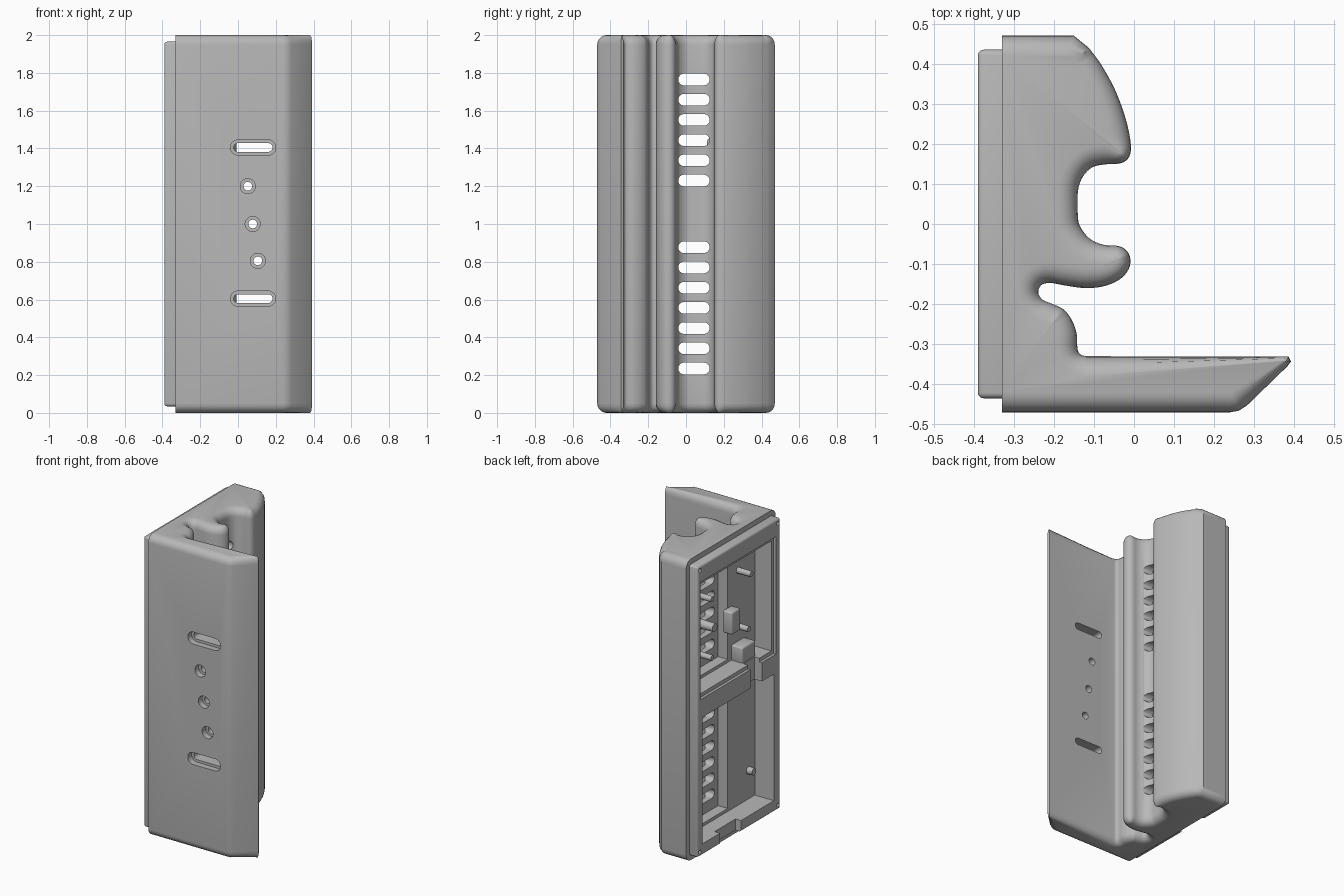
import bpy, bmesh, math
from mathutils import Vector

old = bpy.data.objects.get("Cube")
if old:
    bpy.data.objects.remove(old)

grey = bpy.data.materials.new("plain grey")
grey.use_nodes = True
tone = (0.48, 0.48, 0.48, 1)
grey.diffuse_color = tone
grey.node_tree.nodes["Principled BSDF"].inputs["Base Color"].default_value = tone


def finish(name, bm):
    bmesh.ops.recalc_face_normals(bm, faces=bm.faces)
    mesh = bpy.data.meshes.new(name)
    bm.to_mesh(mesh)
    bm.free()
    mesh.materials.append(grey)
    obj = bpy.data.objects.new(name, mesh)
    bpy.context.collection.objects.link(obj)
    return obj


def box(name, xs, ys, zs, bevel=0, keep_front=False):
    bm = bmesh.new()
    bmesh.ops.create_cube(bm, size=1)
    for v in bm.verts:
        v.co = [r[0] if c < 0 else r[1] for c, r in zip(v.co, (xs, ys, zs))]
    if bevel:
        edges = [e for e in bm.edges
                 if not (keep_front and all(v.co.x > xs[1] - 0.001 for v in e.verts))]
        bmesh.ops.bevel(bm, geom=edges, offset=bevel, segments=3, profile=0.5, affect='EDGES')
    return finish(name, bm)


def stadium(name, centre, half, radius, span, axis, end_scale=1):
    """Rounded slot (or round bar when half is zero) running along x or y."""
    bm = bmesh.new()
    rings = []
    for w, k in zip(span, (1, end_scale)):
        ring = []
        for i in range(32):
            a = math.tau * (i + 0.5) / 32
            u = centre[0] + k * radius * math.cos(a) + math.copysign(half, math.cos(a))
            v = centre[1] + k * radius * math.sin(a)
            ring.append(bm.verts.new((w, u, v) if axis == 'x' else (u, w, v)))
        rings.append(ring)
    for i in range(32):
        j = (i + 1) % 32
        bm.faces.new((rings[0][i], rings[0][j], rings[1][j], rings[1][i]))
    for ring in rings:
        bm.faces.new(ring)
    return finish(name, bm)


def smooth_path(pts, steps=4):
    """Smooth curve through the points."""
    out = []
    for i in range(len(pts) - 1):
        p0, p1, p2 = pts[max(i - 1, 0)], pts[i], pts[i + 1]
        p3 = pts[min(i + 2, len(pts) - 1)]
        for s in range(steps):
            t = s / steps
            out.append(p1 + 0.5 * t * ((p2 - p0) + t * (2 * p0 - 5 * p1 + 4 * p2 - p3
                       + t * (3 * (p1 - p2) + p3 - p0))))
    return out + [pts[-1]]


def vectors(pairs):
    return [Vector(p) / 1000 for p in pairs]


# Hooked cross-section of the body, anticlockwise, in thousandths
plate_end = vectors([(240, -470), (262, -466), (282, -453), (383, -355), (392, -343), (386, -331)])
inner_corner = vectors([(-118, -330), (-133, -326), (-141, -312), (-143, -275), (-155, -240)])
groove = vectors([(-176, -213), (-205, -199), (-228, -189), (-239, -172), (-232, -153),
                  (-210, -147), (-175, -153), (-120, -160)])
small_hook = vectors([(-70, -154), (-30, -134), (-10, -104), (-13, -74), (-35, -56),
                      (-75, -52), (-110, -37), (-134, -7), (-140, 20)])
large_hook = vectors([(-140, 82), (-127, 119), (-103, 142), (-70, 149), (-32, 152), (-12, 168),
                      (-8, 200), (-20, 260), (-45, 330), (-80, 395), (-113, 440)])
outline = ([Vector((-0.33, -0.47))] + plate_end
           + smooth_path(inner_corner + groove + small_hook + large_hook)
           + [Vector((-0.15, 0.47)), Vector((-0.33, 0.47))])


def body_shape(radius=0.05, steps=5):
    n = len(outline)
    normals, limits = [], []
    for i, p in enumerate(outline):
        a = (p - outline[i - 1]).normalized()
        b = (outline[(i + 1) % n] - p).normalized()
        t = (a + b).normalized()
        normals.append(Vector((-t.y, t.x)))
    normals[0], normals[-1] = Vector((0, 1)), Vector((0, -1))
    # Limit the rounding where the section is thin or tightly curved
    for p, m in zip(outline, normals):
        room = [(q - p).length_squared / (2 * m.dot(q - p))
                for q in outline if m.dot(q - p) > 0.0005]
        limits.append(min([radius] + [0.85 * r for r in room]))
    angles = [math.pi / 2 * k / steps for k in range(steps + 1)]
    levels = [(radius * (1 - math.sin(a)), 1 - math.cos(a)) for a in reversed(angles)]
    levels += [(2 - z, s) for z, s in reversed(levels)]
    bm = bmesh.new()
    rings = [[bm.verts.new((*(p + m * (lim * s)), z))
              for p, m, lim in zip(outline, normals, limits)] for z, s in levels]
    for lo, hi in zip(rings, rings[1:]):
        for i in range(n):
            j = (i + 1) % n
            bm.faces.new((lo[i], lo[j], hi[j], hi[i]))
    bm.faces.new(rings[0])
    bm.faces.new(rings[-1])
    return finish("body", bm)


body = body_shape()
rim = box("rear_rim", (-0.39, -0.33), (-0.435, 0.435), (0.035, 1.965), 0.014, True)


def cut(cutter, *targets):
    cutter.hide_render = True
    for t in targets:
        mod = t.modifiers.new("cut", 'BOOLEAN')
        mod.operation, mod.solver, mod.object = 'DIFFERENCE', 'EXACT', cutter
        bpy.context.view_layer.objects.active = t
        bpy.ops.object.modifier_apply(modifier=mod.name)
    bpy.data.objects.remove(cutter)


# Two stepped compartments opening to the rear
for low, high in ((0.11, 0.95), (1.1, 1.83)):
    cut(box("cavity", (-0.5, -0.25), (-0.365, 0.385), (low, high)), body, rim)
    cut(box("deep_cavity", (-0.3, -0.18), (-0.08, 0.37), (low + 0.02, high - 0.02)), body)
cut(box("recess", (-0.5, -0.372), (-0.385, 0.405), (1.075, 1.855)), rim)

# Cable passage through the divider and notch in the bottom rim
cut(box("passage", (-0.55, -0.335), (-0.24, -0.12), (0.9, 1.15)), rim)
cut(box("notch", (-0.55, -0.35), (-0.02, 0.2), (-0.1, 0.2)), rim)

# Vent slots
for base, count in ((0.235, 7), (1.23, 6)):
    for i in range(count):
        cut(stadium("vent", (0.042, base + 0.107 * i), 0.052, 0.031, (-0.3, 0.1), 'x'), body)

# Mounting slots and holes in the front plate, with a wider outer step
for x, z, half in ((0.08, 0.605, 0.08), (0.08, 1.405, 0.08),
                   (0.105, 0.805, 0), (0.078, 1.0, 0), (0.052, 1.2, 0)):
    cut(stadium("hole", (x, z), half, 0.023, (-0.6, -0.28), 'y'), body)
    cut(stadium("step", (x, z), half, 0.04, (-0.6, -0.43), 'y'), body)

# Corner screw holes of the rim
for y in (-0.41, 0.41):
    for z in (0.065, 1.935):
        cut(stadium("screw_hole", (y, z), 0, 0.012, (-0.5, -0.35), 'x'), rim)

# Posts inside the compartments
parts = [body, rim]
for y, z, r, root, tip in ((-0.19, 1.67, 0.02, -0.24, -0.35), (-0.19, 1.3, 0.02, -0.24, -0.33),
                           (0.15, 1.62, 0.02, -0.17, -0.3), (0.15, 1.23, 0.02, -0.17, -0.3),
                           (0.14, 1.43, 0.03, -0.17, -0.31), (-0.3, 0.3, 0.025, -0.24, -0.29)):
    parts.append(stadium("post", (y, z), 0, r, (root, tip), 'x', 0.9))

# Support block and cable channel block
parts.append(box("support_block", (-0.31, -0.24), (-0.13, -0.04), (1.31, 1.46), 0.012))
parts.append(box("channel_block", (-0.33, -0.24), (-0.26, -0.12), (1.09, 1.2), 0.01))

bpy.ops.object.select_all(action='DESELECT')
for p in parts:
    p.select_set(True)
bpy.context.view_layer.objects.active = body
bpy.ops.object.shade_smooth_by_angle(angle=math.radians(35))
